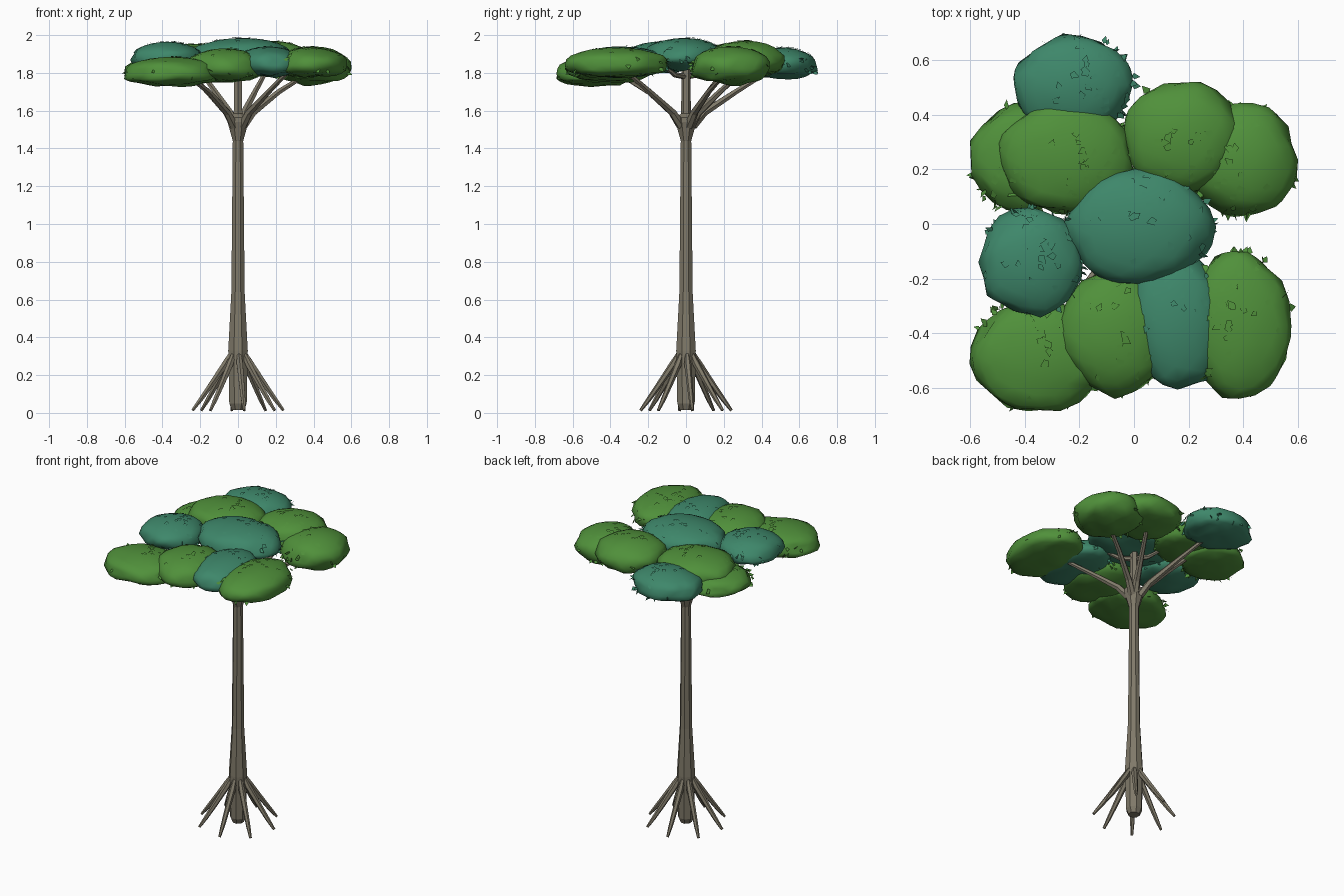
import bpy, bmesh, math, random
from mathutils import Vector, noise

random.seed(4)
if "Cube" in bpy.data.objects:
    bpy.data.objects.remove(bpy.data.objects["Cube"])


def material(name, rgb):
    m = bpy.data.materials.new(name)
    m.use_nodes = True
    m.diffuse_color = (*rgb, 1)
    m.node_tree.nodes["Principled BSDF"].inputs["Base Color"].default_value = (*rgb, 1)
    return m


BARK = material("grey brown bark", (0.215, 0.193, 0.142))
GREEN = material("leaf green", (0.08, 0.28, 0.043))
TEAL = material("teal green", (0.048, 0.243, 0.145))


def finish(bm, name, mat, smooth=False):
    bmesh.ops.recalc_face_normals(bm, faces=bm.faces)
    me = bpy.data.meshes.new(name)
    bm.to_mesh(me)
    bm.free()
    me.materials.append(mat)
    for p in me.polygons:
        p.use_smooth = smooth
    ob = bpy.data.objects.new(name, me)
    bpy.context.collection.objects.link(ob)
    return ob


def tube(name, points, radii, sides=6):
    """Tapered faceted tube through the given points."""
    pts = [Vector(p) for p in points]
    bm = bmesh.new()
    rings = []
    for i, (p, r) in enumerate(zip(pts, radii)):
        along = (pts[min(i + 1, len(pts) - 1)] - pts[max(i - 1, 0)]).normalized()
        u = along.cross(Vector((0, 1, 0)))
        if u.length < 0.2:
            u = along.cross(Vector((1, 0, 0)))
        u.normalize()
        v = along.cross(u)
        ring = []
        for k in range(sides):
            a = math.tau * (k + 0.5) / sides
            ring.append(bm.verts.new(p + r * (u * math.cos(a) + v * math.sin(a))))
        rings.append(ring)
    for a, b in zip(rings, rings[1:]):
        for k in range(sides):
            n = (k + 1) % sides
            bm.faces.new((a[k], a[n], b[n], b[k]))
    bm.faces.new(rings[0])
    bm.faces.new(rings[-1])
    return finish(bm, name, BARK)


# Trunk: swollen base, slender shaft, flared crown
profile = [(0.015, 0.035), (0.05, 0.05), (0.33, 0.056), (0.64, 0.038),
           (1.44, 0.03), (1.54, 0.06), (1.565, 0.06), (1.585, 0.025)]
tube("trunk", [(0, 0, z) for z, r in profile], [r for z, r in profile], 8)
tube("trunk_leader", [(0, 0, 1.54), (0, 0, 1.72), (0, 0, 1.84)], [0.027, 0.024, 0.024])

# Stilt roots
for i in range(8):
    a = math.radians(8) + math.tau * i / 8
    path = [(0.03, 0.33), (0.068, 0.26), (0.14, 0.155), (0.2, 0.07), (0.243, 0.013)]
    tube(f"root_{i + 1}", [(r * math.cos(a), r * math.sin(a), z) for r, z in path],
         [0.01, 0.019, 0.016, 0.013, 0.008])

# Branches
ends = [(-0.2, 0.44, 1.81), (0.36, 0.2, 1.79), (0.15, 0.3, 1.81),
        (-0.27, 0.2, 1.81), (-0.26, -0.33, 1.78), (0.27, -0.32, 1.81)]
for i, (x, y, z) in enumerate(ends):
    tube(f"branch_{i + 1}", [(x * 0.08, y * 0.08, 1.52), (x * 0.22, y * 0.22, 1.59),
                             (x * 0.6, y * 0.6, 1.7), (x, y, z)],
         [0.025, 0.021, 0.016, 0.012])
for side, s in (("left", 1), ("right", -1)):
    tube(f"upper_fork_{side}", [(0, 0, 1.78), (s * 0.06, -s * 0.06, 1.79),
                                (s * 0.11, -s * 0.11, 1.83)], [0.017, 0.014, 0.01])

# Canopy clumps: colour, centre x y, half widths x y, bottom, top
clumps = [
    (TEAL, -0.22, 0.51, 0.22, 0.18, 1.765, 1.935),
    (GREEN, -0.25, 0.245, 0.24, 0.21, 1.785, 1.955),
    (GREEN, -0.41, 0.24, 0.19, 0.2, 1.75, 1.885),
    (GREEN, 0.175, 0.315, 0.21, 0.21, 1.775, 1.97),
    (GREEN, 0.40, 0.235, 0.2, 0.205, 1.735, 1.94),
    (TEAL, 0.02, -0.01, 0.27, 0.21, 1.81, 1.985),
    (TEAL, -0.375, -0.14, 0.19, 0.195, 1.80, 1.965),
    (GREEN, -0.35, -0.48, 0.25, 0.21, 1.725, 1.885),
    (GREEN, -0.07, -0.395, 0.205, 0.23, 1.745, 1.93),
    (TEAL, 0.16, -0.35, 0.175, 0.25, 1.77, 1.94),
    (GREEN, 0.385, -0.37, 0.19, 0.27, 1.77, 1.935),
]
RIM = 0.42  # height of the widest ring, as a share of the clump


def clump(index, mat, cx, cy, rx, ry, low, high):
    """Gently lumpy, slightly angular dome with a dented underside."""
    bm = bmesh.new()
    bmesh.ops.create_icosphere(bm, subdivisions=3, radius=1)
    rim = low + (high - low) * RIM
    for v in bm.verts:
        x, y, up = v.co
        lump = 1 + 0.13 * noise.noise(v.co * 1.9 + Vector((index * 7.3, 0, 0)))
        lump += random.uniform(-0.015, 0.015)
        if up > 0:
            z = rim + (high - rim) * up ** 0.85
        else:
            dent = 0.3 * noise.noise(Vector((x * 2.5, y * 2.5, index * 5.1)))
            z = rim - (rim - low) * abs(up) ** 0.7 * (0.9 + dent)
        v.co = (cx + rx * lump * x, cy + ry * lump * y, z)
    return finish(bm, f"leaf_clump_{index + 1}", mat, True)


def flecks(index, mat, cx, cy, rx, ry, low, high):
    """Loose leaves: flush ones on the dome, jutting ones along part of the rim."""
    bm = bmesh.new()
    rim = low + (high - low) * RIM
    facing = math.atan2(-cy, -cx) + random.uniform(-1, 1)
    for i in range(50):
        jutting = i % 2
        a = random.gauss(facing, 1.2)
        lift = random.uniform(-0.4, 0.35) if jutting else random.uniform(0.4, 1.4)
        n = Vector((math.cos(a) * math.cos(lift), math.sin(a) * math.cos(lift), math.sin(lift)))
        height = (high - rim) if n.z > 0 else (rim - low)
        p = Vector((cx + rx * n.x, cy + ry * n.y, rim + height * n.z))
        normal = Vector((n.x / rx, n.y / ry, n.z / height)).normalized()
        turn = Vector([random.uniform(-1, 1) for _ in range(3)])
        u = normal.cross(turn).normalized()
        w = normal.cross(u)
        if jutting:
            w = (w * 0.4 + n * 0.9 - Vector((0, 0, 0.4))).normalized()
        s = random.uniform(0.011, 0.017)
        corners = [p - u * s, p - w * s * 0.8, p + u * s * 0.9, p + w * s * 1.6]
        bm.faces.new([bm.verts.new(c + normal * 0.005) for c in corners])
    return finish(bm, f"loose_leaves_{index + 1}", mat)


for i, spec in enumerate(clumps):
    clump(i, *spec)
    flecks(i, *spec)
